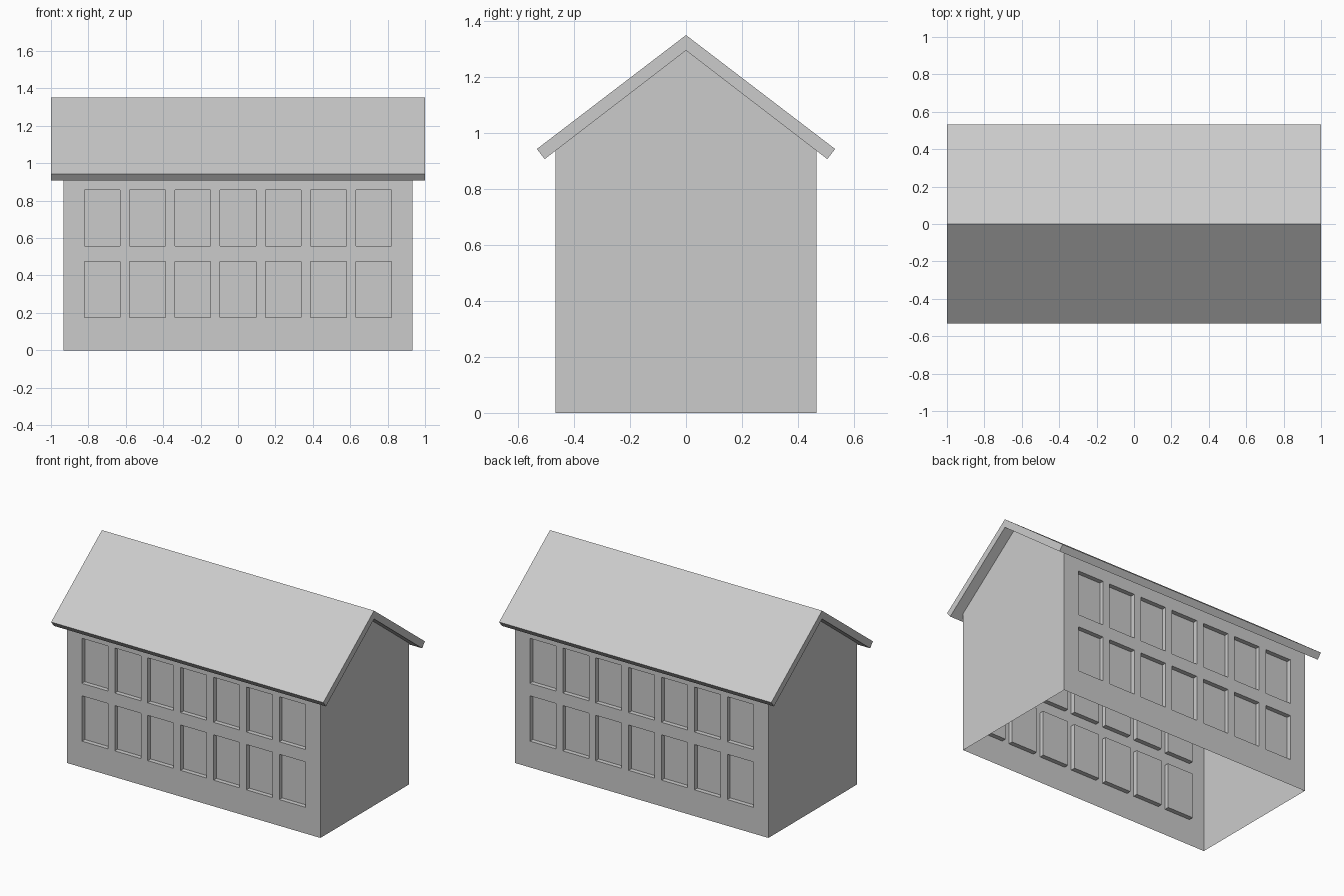
import bpy, bmesh

if "Cube" in bpy.data.objects:
    bpy.data.objects.remove(bpy.data.objects["Cube"])

HX, HY = 0.932, 0.466          # half size of the walls
EAVE, APEX = 0.937, 1.295      # wall heights at eave and gable peak
WIN_W, PITCH, DEPTH = 0.191, 0.2418, 0.03
ROWS = [(0.174, 0.475), (0.558, 0.857)]


def finish(bm, name):
    mesh = bpy.data.meshes.new(name)
    bm.to_mesh(mesh)
    bm.free()
    ob = bpy.data.objects.new(name, mesh)
    bpy.context.collection.objects.link(ob)
    return ob


def window_wall(name, side):
    """Single-sheet long wall with recessed windows; side is -1 front, 1 back."""
    xs = [-HX]
    for i in range(7):
        c = (i - 3) * PITCH
        xs += [c - WIN_W / 2, c + WIN_W / 2]
    xs.append(HX)
    zs = [0, *ROWS[0], *ROWS[1], EAVE]
    bm = bmesh.new()
    v = [[bm.verts.new((-side * x, side * HY, z)) for z in zs] for x in xs]
    windows = []
    for i in range(len(xs) - 1):
        for j in range(len(zs) - 1):
            f = bm.faces.new((v[i][j], v[i + 1][j], v[i + 1][j + 1], v[i][j + 1]))
            if i % 2 and j % 2:
                windows.append(f)
    # push every pane straight back into the wall
    bm.normal_update()
    for f in windows:
        r = bmesh.ops.extrude_discrete_faces(bm, faces=[f])
        bmesh.ops.translate(bm, verts=r["faces"][0].verts[:], vec=(0, -side * DEPTH, 0))
    return finish(bm, name)


def gable(name, side):
    """Plain pentagonal end wall."""
    pts = [(-HY, 0), (HY, 0), (HY, EAVE), (0, APEX), (-HY, EAVE)]
    bm = bmesh.new()
    bm.faces.new([bm.verts.new((side * HX, side * y, z)) for y, z in pts])
    return finish(bm, name)


# walls, open underneath
window_wall("front_wall", -1)
window_wall("back_wall", 1)
gable("left_gable", -1)
gable("right_gable", 1)

# roof: chevron profile extruded along x
profile = [(-0.533, 0.943), (-0.505, 0.907), (0, APEX),
           (0.505, 0.907), (0.533, 0.943), (0, 1.35)]
bm = bmesh.new()
face = bm.faces.new([bm.verts.new((-1, y, z)) for y, z in profile])
r = bmesh.ops.extrude_face_region(bm, geom=[face], use_keep_orig=True)
bmesh.ops.translate(bm, vec=(2, 0, 0),
                    verts=[g for g in r["geom"] if isinstance(g, bmesh.types.BMVert)])
bmesh.ops.recalc_face_normals(bm, faces=bm.faces[:])
finish(bm, "roof")
